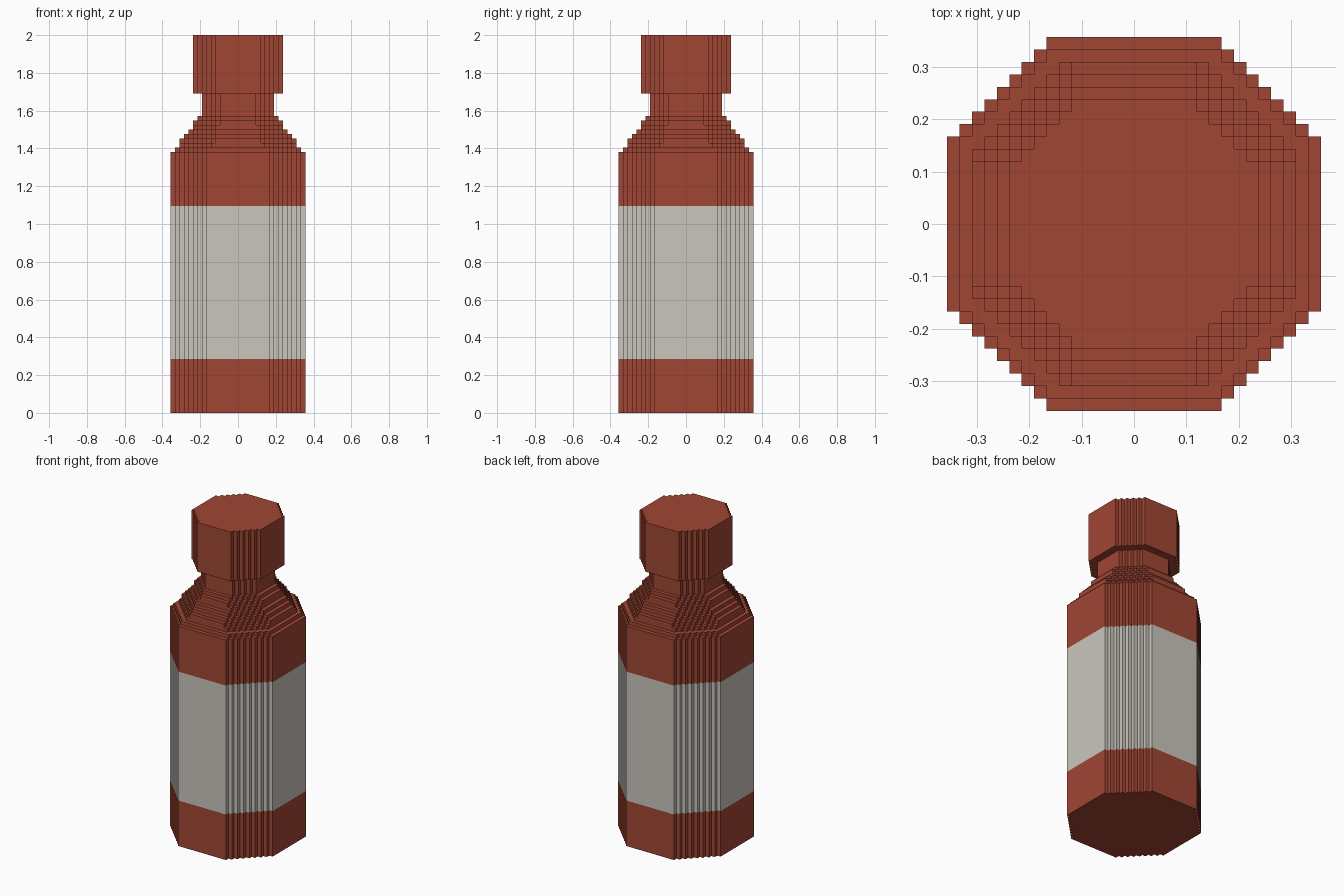
import bpy
import bmesh

if "Cube" in bpy.data.objects:
    bpy.data.objects.remove(bpy.data.objects["Cube"])

U = 2 / 84  # one block step


def material(name, rgb):
    m = bpy.data.materials.new(name)
    m.diffuse_color = (*rgb, 1)
    m.use_nodes = True
    m.node_tree.nodes["Principled BSDF"].inputs["Base Color"].default_value = m.diffuse_color
    return m


RED = material("brick red", (0.352, 0.061, 0.034))
CREAM = material("warm grey white", (0.584, 0.565, 0.508))


def outline(r, f):
    """Octagon with stair-stepped corners: half width r, half flat side f."""
    quarter = [(r, f)]
    for i in range(r - f):
        x, y = r - i - 1, f + i
        quarter += [(x, y), (x, y + 1)]
    quarter.pop()  # last corner starts the next flat side
    quarter.append((f, r))
    pts = []
    for _ in range(4):
        pts += quarter
        quarter = [(-y, x) for x, y in quarter]
    return pts


def prism(name, r, f, levels, bottom=False, top=True, bands=(RED,)):
    """Stack one outline through the given levels, one material per band."""
    bm = bmesh.new()
    pts = outline(r, f)
    # drop repeated points
    pts = [p for i, p in enumerate(pts) if p != pts[i - 1]]
    rings = [[bm.verts.new((x * U, y * U, z * U)) for x, y in pts] for z in levels]
    n = len(pts)
    slots = list(dict.fromkeys(bands))
    for k in range(len(levels) - 1):
        a, b = rings[k], rings[k + 1]
        for i in range(n):
            j = (i + 1) % n
            face = bm.faces.new((a[i], a[j], b[j], b[i]))
            face.material_index = slots.index(bands[k])
    if bottom:
        bm.faces.new(rings[0][::-1])
    if top:
        bm.faces.new(rings[-1])
    mesh = bpy.data.meshes.new(name)
    bm.to_mesh(mesh)
    bm.free()
    for m in slots:
        mesh.materials.append(m)
    obj = bpy.data.objects.new(name, mesh)
    bpy.context.collection.objects.link(obj)
    return obj


# Body with a pale label band
prism("body", 15, 7, (0, 12, 46, 58), bottom=True, bands=(RED, CREAM, RED))

# Stepped shoulder, one block layer at a time
steps = [(14, 7), (13, 6), (13, 5), (12, 5), (11, 5), (10, 5), (10, 4), (9, 4)]
for i, (r, f) in enumerate(steps):
    prism(f"shoulder_step_{i + 1}", r, f, (58 + i, 59 + i))

# Neck and cap
prism("neck", 8, 4, (66, 71), top=False)
prism("cap", 10, 5, (71, 84), bottom=True)
